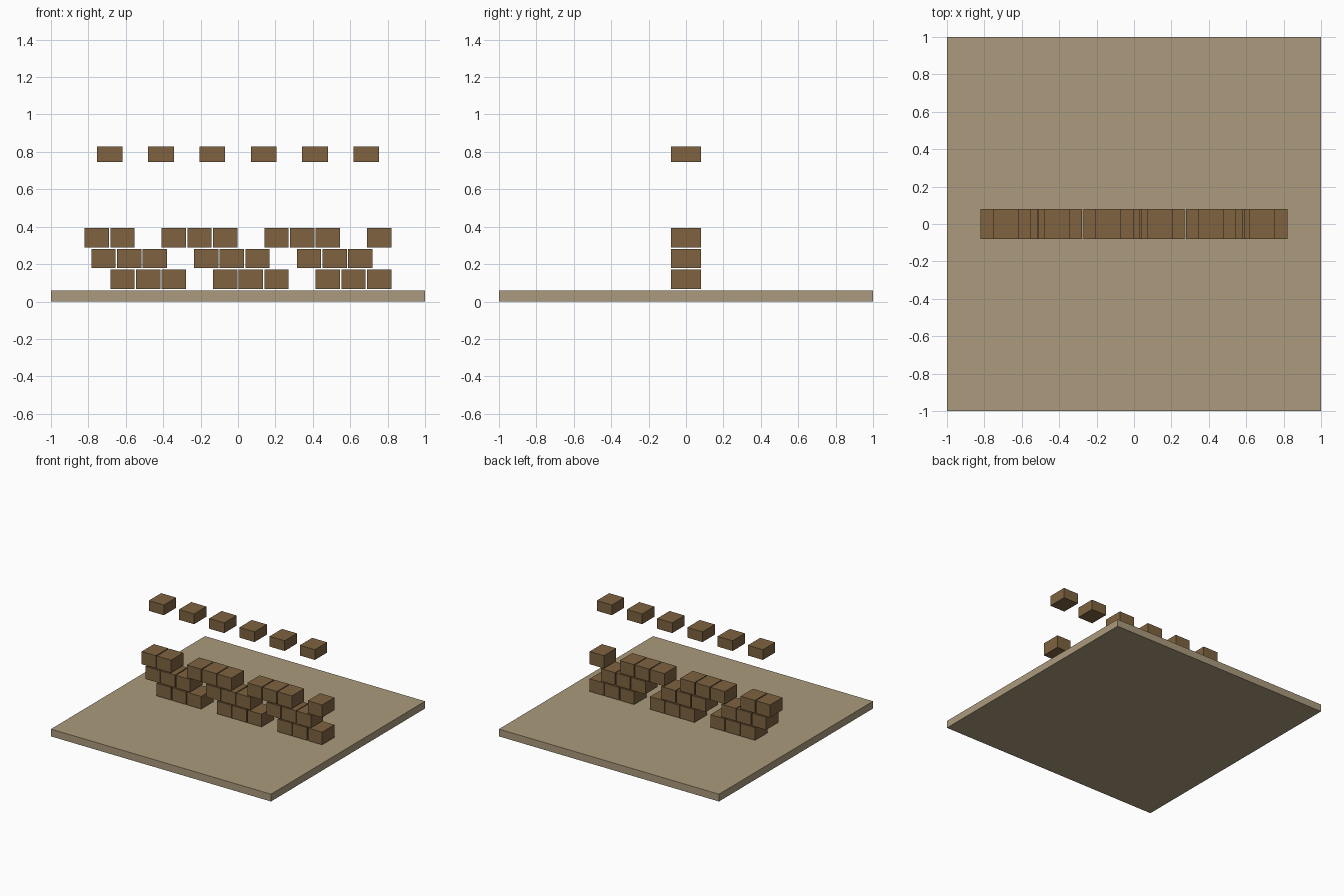
import bpy

if "Cube" in bpy.data.objects:
    bpy.data.objects.remove(bpy.data.objects["Cube"])


def material(name, rgb):
    m = bpy.data.materials.new(name)
    m.diffuse_color = (*rgb, 1.0)
    m.use_nodes = True
    m.node_tree.nodes["Principled BSDF"].inputs["Base Color"].default_value = m.diffuse_color
    return m


SAND = material("sand", (0.407, 0.323, 0.205))
BROWN = material("brick brown", (0.209, 0.124, 0.051))


def box(name, centre, size, mat):
    bpy.ops.mesh.primitive_cube_add(size=1, location=centre)
    ob = bpy.context.object
    ob.name = name
    ob.scale = size
    bpy.ops.object.transform_apply(location=False, rotation=False, scale=True)
    ob.data.materials.append(mat)
    return ob


PITCH = 0.1373   # brick spacing along the wall

# Ground slab
box("base_slab", (0, 0, 0.03), (2, 2, 0.06), SAND)

# Three courses on a 12-column grid; every fourth brick is left out
# (height, sideways shift, column remainder that is missing)
courses = [(0.118, 0.0, 0), (0.23, 0.036, 3), (0.342, 0.0, 2)]
for row, (z, shift, gap) in enumerate(courses):
    for i in range(12):
        if i % 4 != gap:
            x = (i - 5.5) * PITCH + shift
            box(f"brick_course_{row + 1}", (x, 0, z), (0.13, 0.16, 0.104), BROWN)

# Row of separate top blocks
for i in range(6):
    box("top_block", ((i - 2.5) * 2 * PITCH, 0, 0.788), (0.137, 0.16, 0.084), BROWN)
